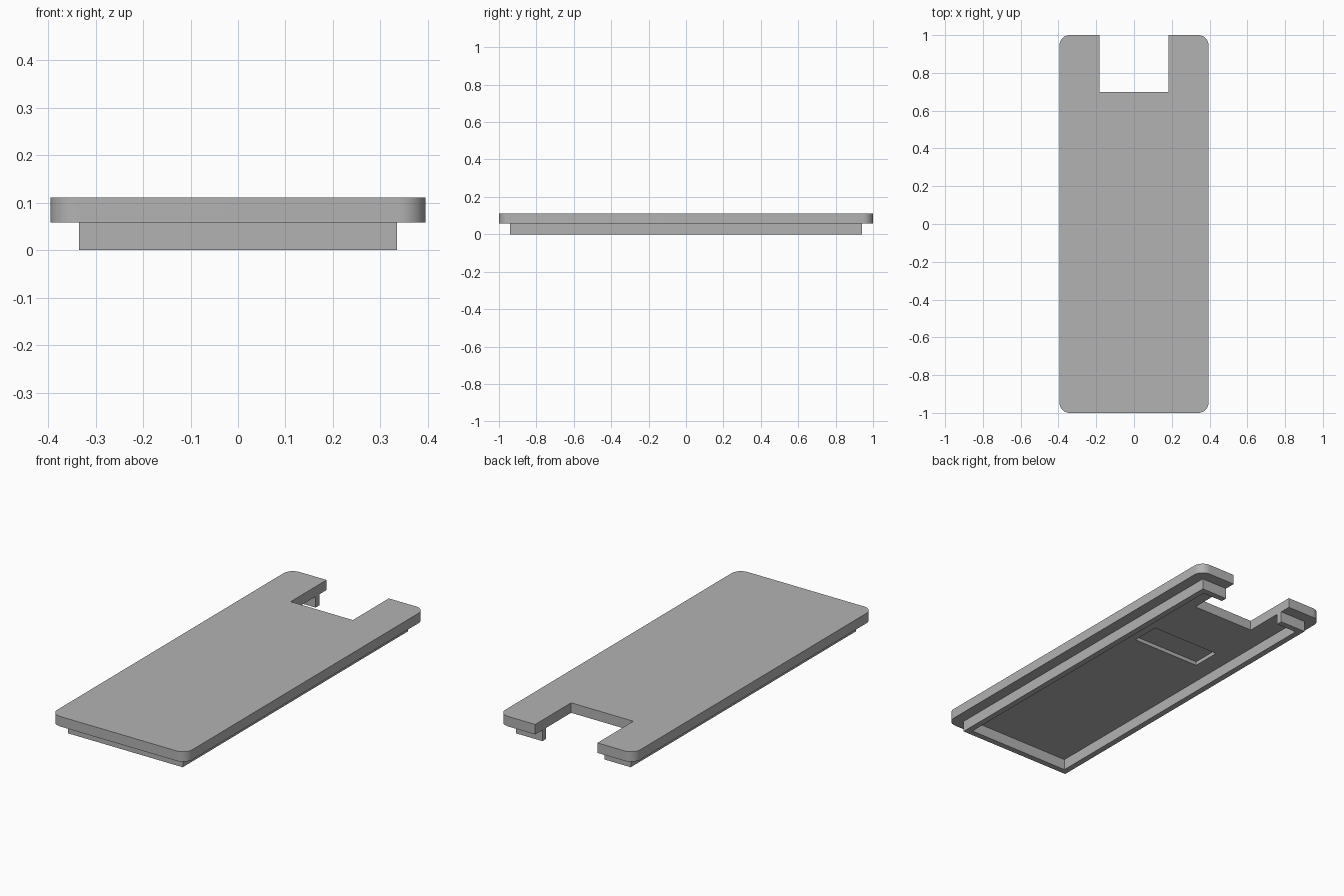
import bpy, bmesh, math

cube = bpy.data.objects.get("Cube")
if cube:
    bpy.data.objects.remove(cube, do_unlink=True)

HALF_W, HALF_L = 0.395, 1.0       # plate half width and half length
NOTCH_X, NOTCH_Y = 0.182, 0.70    # notch half width and inner end
LIP_H, TOP = 0.058, 0.111         # underside and top of the plate
RADIUS = 0.055                    # plate corner radius
MARGIN, WALL = 0.06, 0.032        # lip setback and thickness

grey = bpy.data.materials.new("plain grey")
grey.use_nodes = True
colour = (0.45, 0.45, 0.45, 1)
grey.diffuse_color = colour
grey.node_tree.nodes["Principled BSDF"].inputs["Base Color"].default_value = colour


def prism(name, outline, z0, z1):
    """Extrude a counter-clockwise outline from z0 to z1."""
    bm = bmesh.new()
    face = bm.faces.new([bm.verts.new((x, y, z0)) for x, y in outline])
    grown = bmesh.ops.extrude_face_region(bm, geom=[face], use_keep_orig=True)
    top = [v for v in grown["geom"] if isinstance(v, bmesh.types.BMVert)]
    bmesh.ops.translate(bm, verts=top, vec=(0, 0, z1 - z0))
    bmesh.ops.recalc_face_normals(bm, faces=bm.faces)
    mesh = bpy.data.meshes.new(name)
    bm.to_mesh(mesh)
    bm.free()
    mesh.materials.append(grey)
    obj = bpy.data.objects.new(name, mesh)
    bpy.context.collection.objects.link(obj)
    return obj


def mirrored(half):
    """Close a right-hand half outline with its mirror image."""
    return half + [(-x, y) for x, y in reversed(half)]


def corner(cx, cy, start, steps=10):
    """Quarter-circle points around a corner centre."""
    angles = [start + math.pi / 2 * i / steps for i in range(steps + 1)]
    return [(cx + RADIUS * math.cos(a), cy + RADIUS * math.sin(a)) for a in angles]


# Cover plate with rounded corners and a notch in the back end
cx, cy = HALF_W - RADIUS, HALF_L - RADIUS
half = corner(cx, -cy, -math.pi / 2) + corner(cx, cy, 0)
half += [(NOTCH_X, HALF_L), (NOTCH_X, NOTCH_Y)]
plate = prism("cover_plate", mirrored(half), LIP_H, TOP)

# Shallow rectangular recess in the underside
recess = prism("recess_cutter",
               [(-0.2, 0.25), (0.2, 0.25), (0.2, 0.405), (-0.2, 0.405)],
               LIP_H - 0.02, LIP_H + 0.02)
cut = plate.modifiers.new("recess", 'BOOLEAN')
cut.operation = 'DIFFERENCE'
cut.solver = 'EXACT'
cut.object = recess
bpy.ops.object.select_all(action='DESELECT')
bpy.context.view_layer.objects.active = plate
plate.select_set(True)
bpy.ops.object.modifier_apply(modifier=cut.name)
bpy.data.objects.remove(recess, do_unlink=True)
bpy.ops.object.shade_smooth_by_angle(angle=math.radians(30))

# Locating lip under the plate, open at the notch
ox, oy = HALF_W - MARGIN, HALF_L - MARGIN
ix, iy = ox - WALL, oy - WALL
outer = [(ox, -oy), (ox, oy), (NOTCH_X, oy)]
inner = [(NOTCH_X, iy), (ix, iy), (ix, -iy)]
prism("locating_lip", mirrored(outer + inner), 0, LIP_H)
